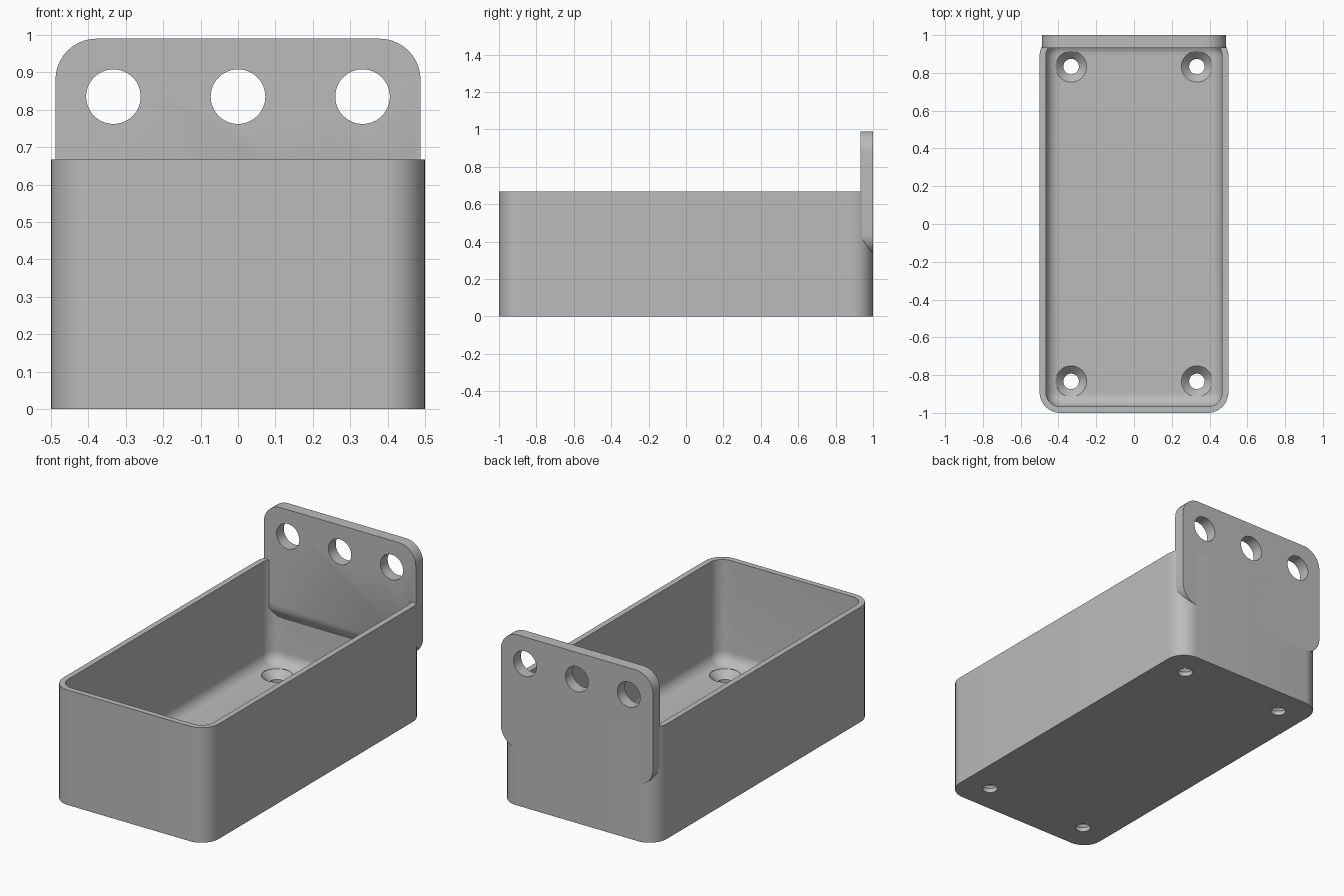
import bpy, bmesh
from math import sin, cos, pi, radians
from mathutils import Matrix

old = bpy.data.objects.get("Cube")
if old:
    bpy.data.objects.remove(old, do_unlink=True)

grey = bpy.data.materials.new("plain_grey")
grey.use_nodes = True
colour = (0.5, 0.5, 0.5, 1)
grey.diffuse_color = colour
grey.node_tree.nodes["Principled BSDF"].inputs["Base Color"].default_value = colour

WALL, FLOOR, RIM, CORNER = 0.033, 0.067, 0.667, 0.11
TAB_FRONT, TAB_LOW, TAB_TOP = 0.933, 0.33, 0.99


def rounded_rect(hx, hy, r, steps=10):
    """Counter-clockwise outline of a rectangle with rounded corners."""
    pts = []
    for i, (sx, sy) in enumerate(((1, 1), (-1, 1), (-1, -1), (1, -1))):
        for k in range(steps + 1):
            a = (i + k / steps) * pi / 2
            pts.append((sx * (hx - r) + r * cos(a), sy * (hy - r) + r * sin(a)))
    return pts


def circle(r, x=0, y=0, n=48):
    return [(x + r * cos(2 * pi * k / n), y + r * sin(2 * pi * k / n)) for k in range(n)]


def loft(name, sections, matrix=Matrix()):
    """Solid through a stack of (outline, height) sections with closed ends."""
    bm = bmesh.new()
    rings = [[bm.verts.new((x, y, z)) for x, y in pts] for pts, z in sections]
    for low, high in zip(rings, rings[1:]):
        for k in range(len(low)):
            j = (k + 1) % len(low)
            bm.faces.new((low[k], low[j], high[j], high[k]))
    bm.faces.new(rings[0][::-1])
    bm.faces.new(rings[-1])
    bm.transform(matrix)
    bmesh.ops.recalc_face_normals(bm, faces=bm.faces)
    mesh = bpy.data.meshes.new(name)
    bm.to_mesh(mesh)
    bm.free()
    obj = bpy.data.objects.new(name, mesh)
    bpy.context.collection.objects.link(obj)
    mesh.materials.append(grey)
    return obj


def cut(target, cutters):
    """Subtract the cutters, bake the result and remove them."""
    for c in cutters:
        mod = target.modifiers.new("cut", 'BOOLEAN')
        mod.operation, mod.solver, mod.object = 'DIFFERENCE', 'EXACT', c
    graph = bpy.context.evaluated_depsgraph_get()
    mesh = bpy.data.meshes.new_from_object(target.evaluated_get(graph))
    target.modifiers.clear()
    target.data = mesh
    for c in cutters:
        bpy.data.objects.remove(c, do_unlink=True)


def smooth(obj):
    bpy.ops.object.select_all(action='DESELECT')
    obj.select_set(True)
    bpy.context.view_layer.objects.active = obj
    bpy.ops.object.shade_smooth_by_angle(angle=radians(30))


# Open box with a hollow that curves into the floor
outline = rounded_rect(0.5, 1, CORNER)
box = loft("box", [(outline, 0), (outline, RIM)])
FILLET, STEPS = 0.07, 8
sections = []
for i in range(STEPS + 1):
    a = i / STEPS * pi / 2
    inset = WALL + FILLET * (1 - sin(a))
    sections.append((rounded_rect(0.5 - inset, 1 - inset, CORNER - inset),
                     FLOOR + FILLET * (1 - cos(a))))
sections.append((sections[-1][0], 1))
cutters = [loft("hollow_cutter", sections)]

# Countersunk screw holes in the floor
for x in (-0.333, 0.333):
    for y in (-0.833, 0.833):
        cutters.append(loft("screw_hole_cutter", [
            (circle(r, x, y), z)
            for r, z in ((0.041, -0.1), (0.041, 0.025), (0.082, FLOOR), (0.082, FLOOR + 0.03))]))
cut(box, cutters)
smooth(box)

# Upright hanging tab on the back, with three round holes
mid = (TAB_LOW + TAB_TOP) / 2
upright = Matrix.Translation((0, 1, mid)) @ Matrix.Rotation(pi / 2, 4, 'X')
plate = rounded_rect(0.488, (TAB_TOP - TAB_LOW) / 2, CORNER)
tab = loft("hanging_tab", [(plate, 0), (plate, 1 - TAB_FRONT)], upright)
cutters = [loft("tab_hole_cutter", [(circle(0.073, x, 0.835 - mid), d) for d in (-0.1, 0.2)], upright)
           for x in (-0.333, 0, 0.333)]

# Sloped underside of the tab inside the box
wedge = [(TAB_FRONT - 0.034, 0.45), (TAB_FRONT - 0.034, 0.27), (1 - WALL + 0.034, 0.27)]
sideways = Matrix(((0, 0, 1, 0), (1, 0, 0, 0), (0, 1, 0, 0), (0, 0, 0, 1)))
cutters.append(loft("slope_cutter", [(wedge, -0.46), (wedge, 0.46)], sideways))
cut(tab, cutters)
smooth(tab)
